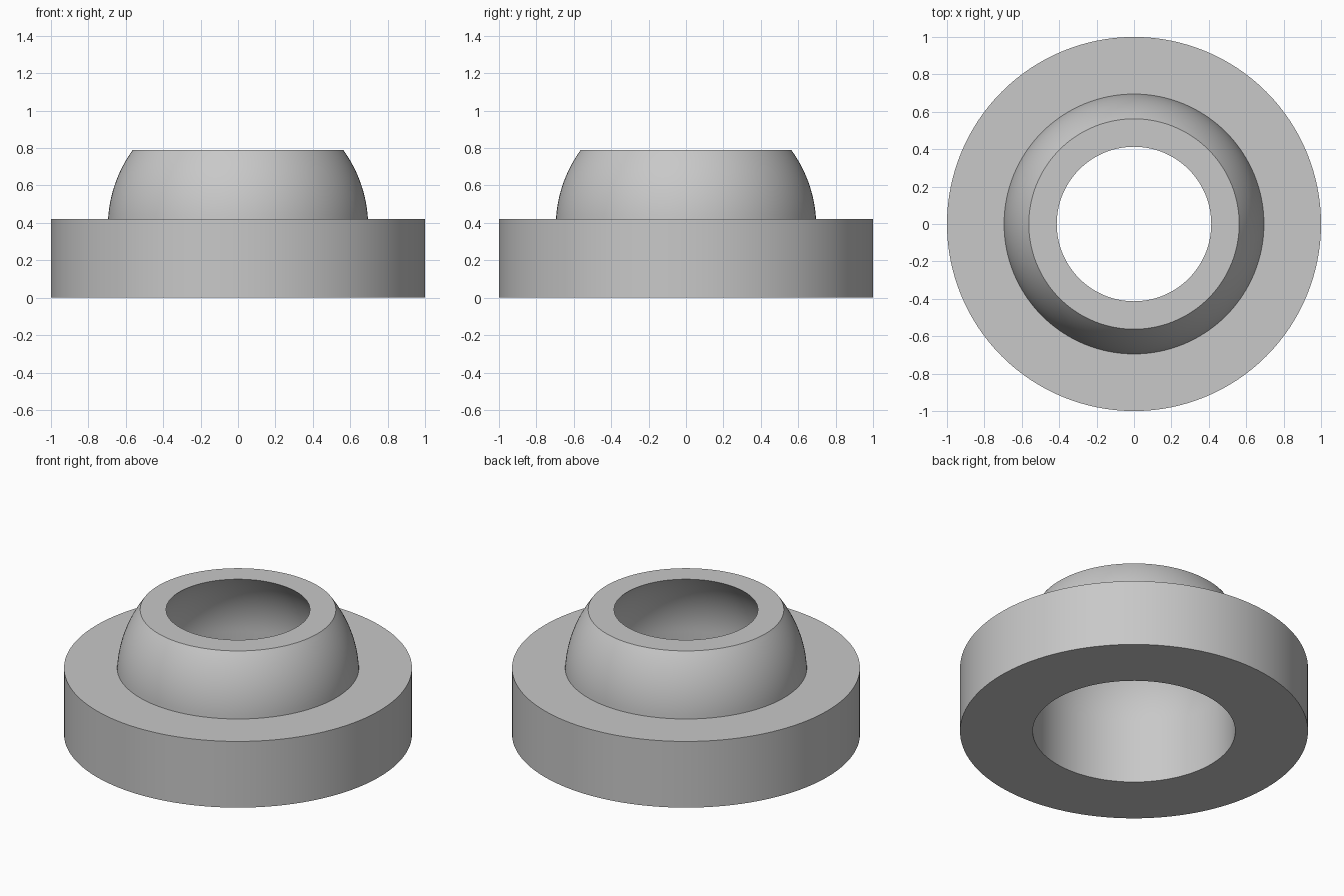
import bpy
import bmesh
from math import asin, cos, sin, radians, tau

cube = bpy.data.objects.get("Cube")
if cube:
    bpy.data.objects.remove(cube, do_unlink=True)

SEGMENTS = 128
FLANGE_R, FLANGE_TOP, TOP = 1.0, 0.42, 0.79
CENTRE_Z, DOME_R, BORE_R = 0.38, 0.696, 0.582


def arc(radius, z_start, z_end, steps=16):
    """Points (r, z) on a sphere section between two heights."""
    a = asin((z_start - CENTRE_Z) / radius)
    b = asin((z_end - CENTRE_Z) / radius)
    angles = [a + (b - a) * i / steps for i in range(steps + 1)]
    return [(radius * cos(t), CENTRE_Z + radius * sin(t)) for t in angles]


def lathe(name, profile, material):
    """Revolve a closed (r, z) profile around the z axis."""
    bm = bmesh.new()
    rings = []
    for i in range(SEGMENTS):
        t = tau * i / SEGMENTS
        rings.append([bm.verts.new((r * cos(t), r * sin(t), z)) for r, z in profile])
    count = len(profile)
    for i, ring in enumerate(rings):
        after = rings[(i + 1) % SEGMENTS]
        for j in range(count):
            k = (j + 1) % count
            bm.faces.new((ring[j], after[j], after[k], ring[k]))
    bmesh.ops.recalc_face_normals(bm, faces=bm.faces)
    mesh = bpy.data.meshes.new(name)
    bm.to_mesh(mesh)
    bm.free()
    mesh.materials.append(material)
    obj = bpy.data.objects.new(name, mesh)
    bpy.context.collection.objects.link(obj)
    return obj


grey = bpy.data.materials.new("plain grey")
grey.use_nodes = True
grey.diffuse_color = (0.58, 0.58, 0.58, 1)
grey.node_tree.nodes["Principled BSDF"].inputs["Base Color"].default_value = grey.diffuse_color

# Flange, domed collar, flat rim, domed inside and straight bore in one section
profile = [(BORE_R, 0), (FLANGE_R, 0), (FLANGE_R, FLANGE_TOP)]
profile += arc(DOME_R, FLANGE_TOP, TOP)
profile += arc(BORE_R, TOP, CENTRE_Z)
ring = lathe("flanged_dome_ring", profile, grey)

# Smooth curved walls with crisp rims
bpy.ops.object.select_all(action="DESELECT")
ring.select_set(True)
bpy.context.view_layer.objects.active = ring
bpy.ops.object.shade_smooth_by_angle(angle=radians(30))
